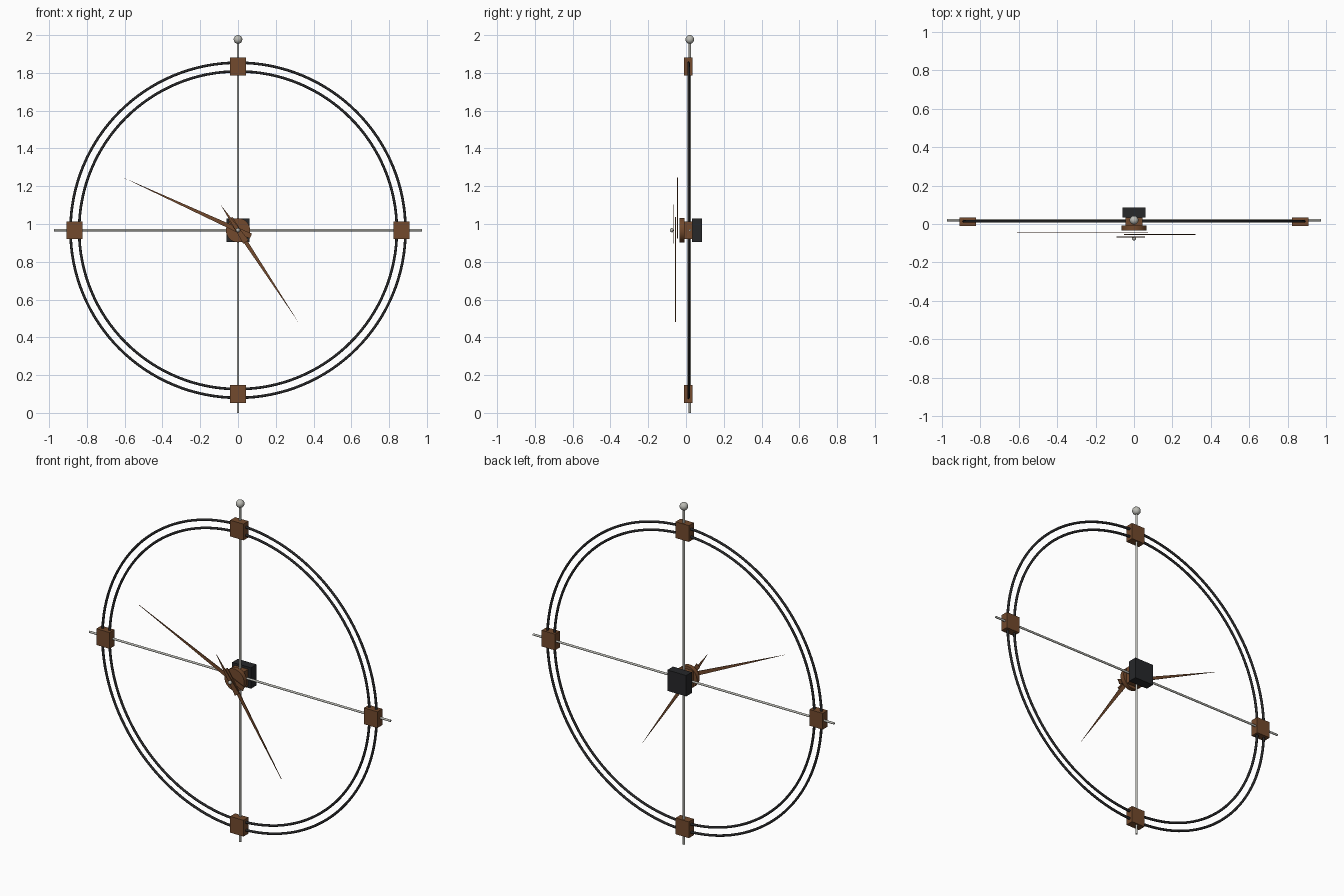
import bpy
import bmesh
from math import pi, radians
from mathutils import Vector

cube = bpy.data.objects.get("Cube")
if cube:
    bpy.data.objects.remove(cube, do_unlink=True)

CZ = 0.967      # height of the dial centre
ROD_Y = 0.020   # depth of the crossed rods


def material(name, colour):
    m = bpy.data.materials.new(name)
    m.use_nodes = True
    m.diffuse_color = (*colour, 1)
    bsdf = m.node_tree.nodes["Principled BSDF"]
    bsdf.inputs["Base Color"].default_value = (*colour, 1)
    bsdf.inputs["Roughness"].default_value = 0.6
    return m


WOOD = material("brown wood", (0.17, 0.068, 0.026))
BLACK = material("black metal", (0.02, 0.02, 0.021))
STEEL = material("grey steel", (0.5, 0.5, 0.46))
PLASTIC = material("dark plastic", (0.02, 0.021, 0.023))


def finish(name, mat, smooth=False):
    ob = bpy.context.object
    ob.name = name
    ob.data.materials.append(mat)
    if smooth:
        bpy.ops.object.shade_smooth_by_angle(angle=radians(40))
    return ob


def box(name, centre, size, mat):
    bpy.ops.mesh.primitive_cube_add(size=1, location=centre)
    bpy.context.object.scale = size
    bpy.ops.object.transform_apply(location=False, rotation=False, scale=True)
    return finish(name, mat)


def cylinder(name, start, end, radius, mat, sides=12):
    a, b = Vector(start), Vector(end)
    bpy.ops.mesh.primitive_cylinder_add(
        vertices=sides, radius=radius, depth=(b - a).length, location=(a + b) / 2,
        rotation=(b - a).to_track_quat('Z', 'Y').to_euler())
    return finish(name, mat, True)


def ball(name, centre, radius):
    bpy.ops.mesh.primitive_uv_sphere_add(segments=24, ring_count=12, radius=radius, location=centre)
    return finish(name, STEEL, True)


def hand(name, tip, y, tail=0.075, width=0.028, depth=0.004):
    """Flat tapered hand, wide at its tail and pointed at its tip."""
    tip = Vector((tip[0], 0, tip[1]))
    pivot = Vector((0, 0, CZ))
    along = (tip - pivot).normalized()
    side = Vector((along.z, 0, -along.x)) * width / 2
    back = pivot - along * tail
    bm = bmesh.new()
    face = bm.faces.new([bm.verts.new(p + Vector((0, y - depth / 2, 0)))
                         for p in (back + side, tip, back - side)])
    grown = bmesh.ops.extrude_face_region(bm, geom=[face])
    bmesh.ops.translate(bm, vec=(0, depth, 0),
                        verts=[v for v in grown["geom"] if isinstance(v, bmesh.types.BMVert)])
    bmesh.ops.recalc_face_normals(bm, faces=bm.faces)
    mesh = bpy.data.meshes.new(name)
    bm.to_mesh(mesh)
    bm.free()
    mesh.materials.append(WOOD)
    bpy.context.collection.objects.link(bpy.data.objects.new(name, mesh))


# Two concentric rings
for name, radius in (("outer_ring", 0.887), ("inner_ring", 0.841)):
    bpy.ops.mesh.primitive_torus_add(
        major_segments=128, minor_segments=10, major_radius=radius, minor_radius=0.007,
        location=(0, 0.014, CZ), rotation=(pi / 2, 0, 0))
    finish(name, BLACK, True)

# Crossed rods and finial
cylinder("vertical_rod", (0, ROD_Y, 0), (0, ROD_Y, 1.96), 0.006, STEEL)
cylinder("horizontal_rod", (-0.974, ROD_Y, CZ), (0.974, ROD_Y, CZ), 0.006, STEEL)
ball("top_finial", (0, ROD_Y, 1.977), 0.023)

# Wooden blocks at the quarters and the centre
for name, x, z in (("top_block", 0, 1), ("bottom_block", 0, -1), ("left_block", 1, 0),
                   ("right_block", -1, 0), ("centre_block", 0, 0)):
    box(name, (x * 0.866, 0.012, CZ + z * 0.866), (0.086, 0.046, 0.095), WOOD)

# Movement box, hub and spindle cap
box("movement_box", (0, 0.059, CZ), (0.122, 0.052, 0.122), PLASTIC)
cylinder("hub_disc", (0, -0.009, CZ), (0, -0.035, CZ), 0.064, WOOD, 32)
ball("spindle_cap", (0, -0.075, CZ), 0.011)

# Hands, from the back one to the front one
hand("minute_hand", (-0.608, 1.246), -0.045)
hand("hour_hand", (0.319, 0.481), -0.055)
hand("second_hand", (-0.092, 1.102), -0.067, width=0.034)
